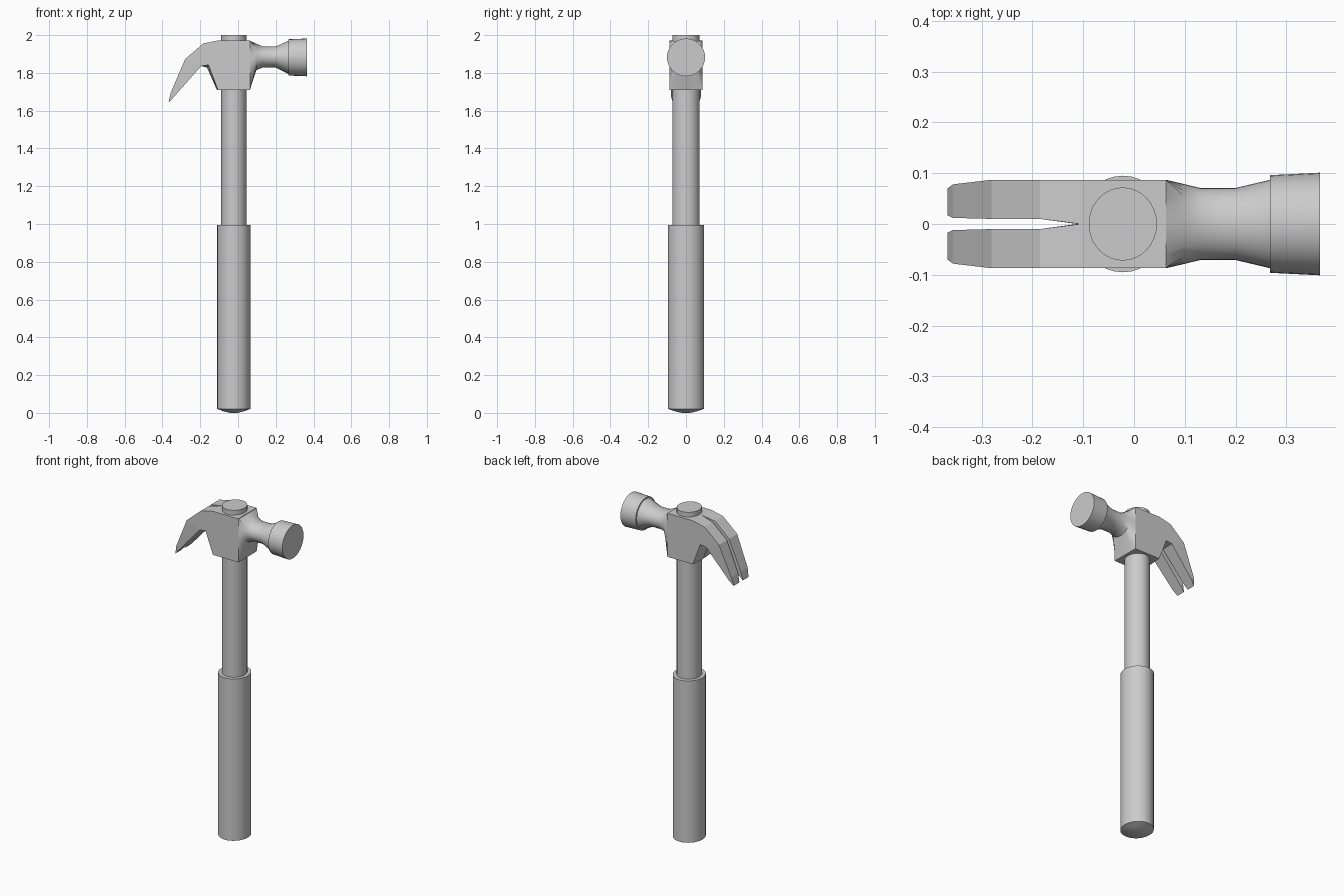
import bpy, bmesh
from math import cos, sin, pi

if "Cube" in bpy.data.objects:
    bpy.data.objects.remove(bpy.data.objects["Cube"])

N = 32
CX = -0.022  # handle axis


def finish(name, bm, angle=0.5):
    bmesh.ops.recalc_face_normals(bm, faces=bm.faces)
    me = bpy.data.meshes.new(name)
    bm.to_mesh(me)
    bm.free()
    ob = bpy.data.objects.new(name, me)
    bpy.context.collection.objects.link(ob)
    bpy.ops.object.select_all(action='DESELECT')
    bpy.context.view_layer.objects.active = ob
    ob.select_set(True)
    if angle:
        bpy.ops.object.shade_smooth_by_angle(angle=angle)
    return ob


def loft(name, rings, cap_start=True, angle=0.5):
    """Join equal-sized rings of points and cap the ends."""
    bm = bmesh.new()
    vs = [[bm.verts.new(p) for p in r] for r in rings]
    for a, b in zip(vs, vs[1:]):
        for i in range(len(a)):
            j = (i + 1) % len(a)
            bm.faces.new((a[i], a[j], b[j], b[i]))
    if cap_start:
        bm.faces.new(vs[0])
    bm.faces.new(vs[-1])
    return finish(name, bm, angle)


def upright(z, rx, ry):
    return [(CX + rx * cos(2 * pi * i / N), ry * sin(2 * pi * i / N), z) for i in range(N)]


def sideways(x, cz, ry, rz, square=False):
    pts = []
    for i in range(N):
        c, s = cos(2 * pi * i / N), sin(2 * pi * i / N)
        m = max(abs(c), abs(s)) if square else 1
        pts.append((x, ry * c / m, cz + rz * s / m))
    return pts


# Handle: shaft through the head, and thicker grip with a shallow domed end
loft("shaft", [upright(0.9, 0.067, 0.072), upright(2.0, 0.067, 0.072)])
loft("grip", [upright(0.0, 0.02, 0.022), upright(0.009, 0.055, 0.06),
              upright(0.021, 0.088, 0.095), upright(0.995, 0.088, 0.095)])

# Neck: blends from the square cheek to a round waist
loft("neck", [sideways(0.063, 1.84, 0.087, 0.13, True),
              sideways(0.097, 1.885, 0.079, 0.070),
              sideways(0.130, 1.884, 0.071, 0.056),
              sideways(0.200, 1.884, 0.071, 0.056),
              sideways(0.268, 1.882, 0.087, 0.088)], cap_start=False, angle=0.7)

# Striking face
loft("striking_face", [sideways(0.268, 1.882, 0.096, 0.096),
                       sideways(0.366, 1.882, 0.101, 0.100)])

# Cheek and claw: one half from stations
# (top x, top z, bottom x, bottom z, inner y, outer y, ridge shift x, ridge shift z)
stations = [
    (0.063, 1.972, 0.063, 1.710, 0.000, 0.087, 0, 0),
    (-0.106, 1.972, -0.106, 1.710, 0.000, 0.087, -0.006, 0),
    (-0.185, 1.955, -0.156, 1.842, 0.010, 0.087, -0.008, -0.014),
    (-0.280, 1.873, -0.195, 1.836, 0.010, 0.087, 0, 0),
    (-0.356, 1.695, -0.340, 1.672, 0.012, 0.078, 0, 0),
    (-0.367, 1.650, -0.366, 1.643, 0.017, 0.070, 0, 0),
]
bm = bmesh.new()
secs = []
for tx, tz, bx, bz, yi, yo, dx, dz in stations:
    secs.append([bm.verts.new(p) for p in (
        (tx, -yi, tz), (tx, -yo, tz), (bx, -yo, bz), (bx + dx, -yi, bz + dz))])
for k, (a, b) in enumerate(zip(secs, secs[1:])):
    for i in range(4):
        if i == 3 and k == 0:
            continue  # open on the mirror plane
        j = (i + 1) % 4
        bm.faces.new((a[i], a[j], b[j], b[i]))
bm.faces.new(secs[-1])
claw = finish("claw_head", bm, angle=None)
mirror = claw.modifiers.new("mirror", 'MIRROR')
mirror.use_axis = (False, True, False)
